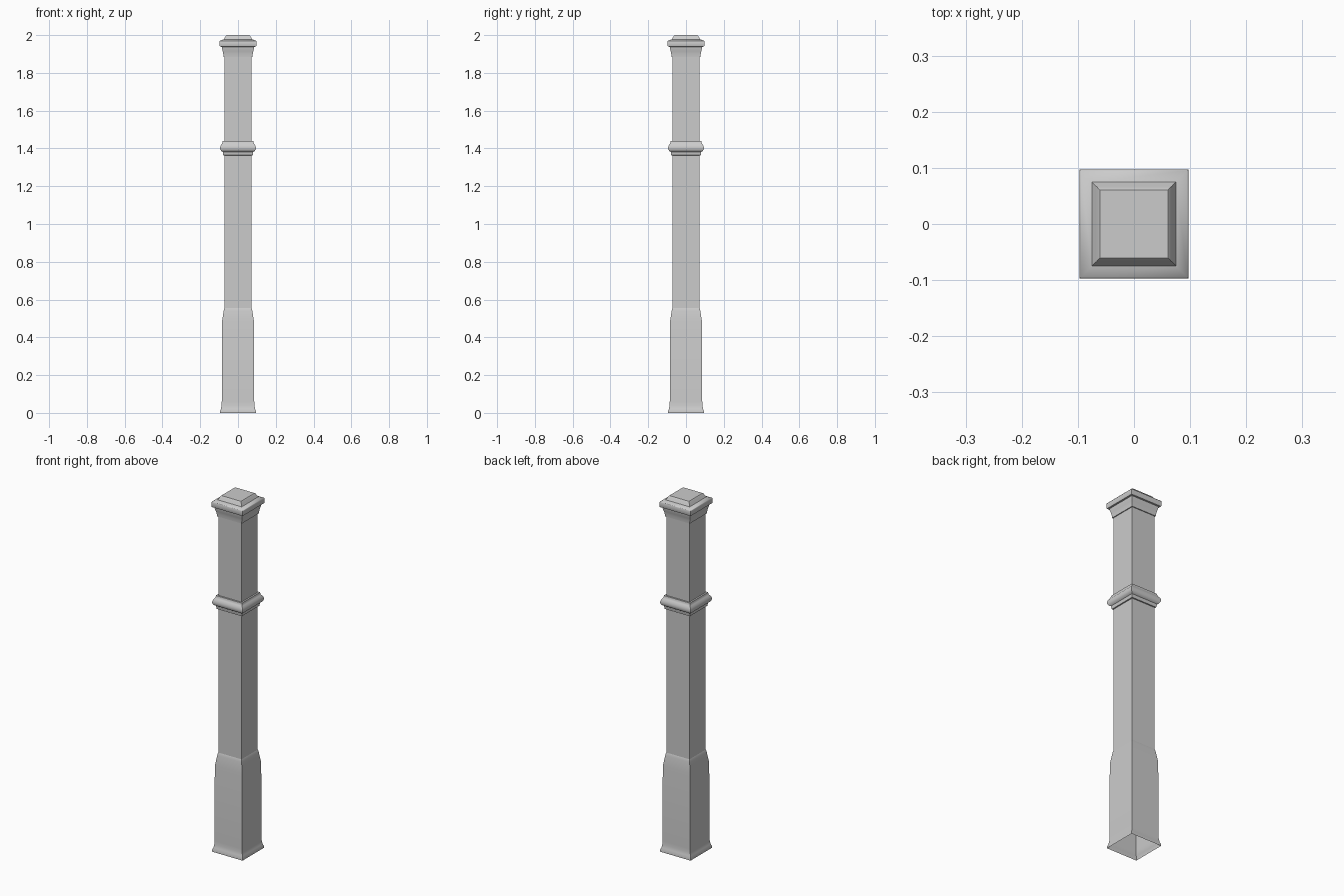
import bpy, bmesh, math

if "Cube" in bpy.data.objects:
    bpy.data.objects.remove(bpy.data.objects["Cube"])


def square_loft(name, profile, cap_top=False):
    """Sweep a (half width, height) profile around a square, mitred at the corners."""
    bm = bmesh.new()
    rings = [[bm.verts.new((sx * w, sy * w, z))
              for sx, sy in ((-1, -1), (1, -1), (1, 1), (-1, 1))]
             for w, z in profile]
    for low, high in zip(rings, rings[1:]):
        for i in range(4):
            j = (i + 1) % 4
            bm.faces.new((low[i], low[j], high[j], high[i]))
    if cap_top:
        bm.faces.new(rings[-1])
    mesh = bpy.data.meshes.new(name)
    bm.to_mesh(mesh)
    bm.free()
    obj = bpy.data.objects.new(name, mesh)
    bpy.context.collection.objects.link(obj)
    bpy.ops.object.select_all(action='DESELECT')
    obj.select_set(True)
    bpy.context.view_layer.objects.active = obj
    bpy.ops.object.shade_smooth_by_angle(angle=math.radians(35))
    return obj


SHAFT = 0.072

# Hollow base box with flared foot and tapered shoulder, open underneath
square_loft("post_base", [
    (0.095, 0.0), (0.095, 0.01), (0.09, 0.022), (0.087, 0.04), (0.086, 0.06),
    (0.085, 0.48), (0.076, 0.54), (0.074, 0.55), (SHAFT, 0.555)])

# Plain square shafts below and above the collar
square_loft("lower_shaft", [(SHAFT, 0.555), (SHAFT, 1.363)])
square_loft("upper_shaft", [(SHAFT, 1.44), (SHAFT, 1.885)])

# Moulded collar
square_loft("collar", [
    (SHAFT, 1.363), (0.078, 1.364), (0.081, 1.382), (0.089, 1.387),
    (0.094, 1.395), (0.095, 1.405), (0.092, 1.416), (0.085, 1.425),
    (0.082, 1.43), (0.081, 1.44), (SHAFT, 1.44)])

# Cap moulding, overhanging slab and flat-topped hip
square_loft("post_cap", [
    (SHAFT, 1.885), (0.077, 1.885), (0.078, 1.90), (0.081, 1.915),
    (0.085, 1.928), (0.086, 1.938), (0.095, 1.939), (0.097, 1.942),
    (0.097, 1.967), (0.095, 1.97), (0.075, 1.978), (0.069, 1.988),
    (0.065, 1.996), (0.061, 2.0)], cap_top=True)
